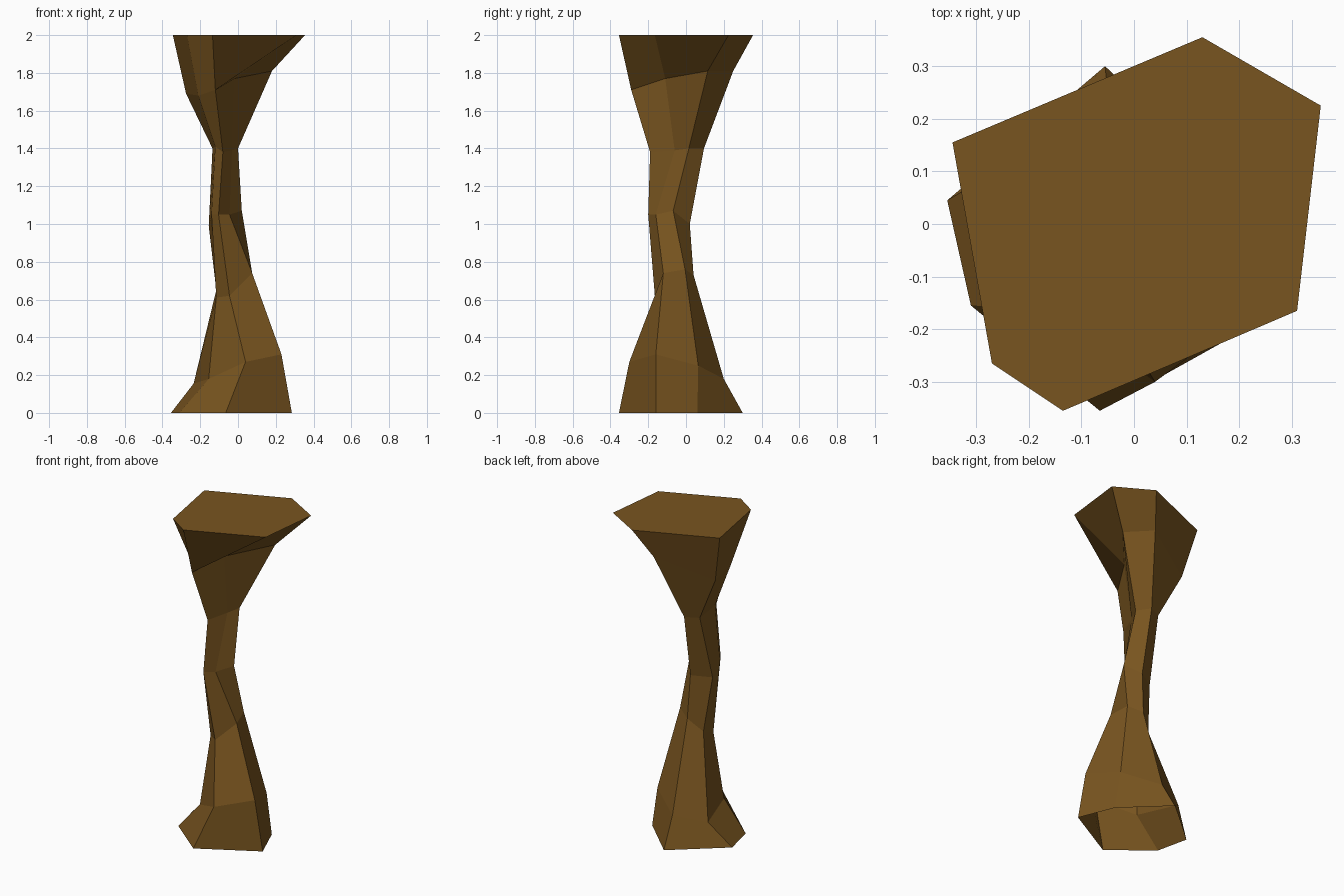
import bpy, bmesh

# Cross-sections of the trunk, bottom to top, six points each
rings = [
    [(-.355, .045, 0), (-.055, .30, 0), (.195, .06, 0),
     (.285, -.16, 0), (-.065, -.355, 0), (-.31, -.155, 0)],
    [(-.235, .115, .155), (-.045, .20, .18), (.155, .065, .25),
     (.23, -.16, .31), (.04, -.30, .27), (-.155, -.16, .18)],
    [(-.115, -.01, .65), (-.037, .04, .73), (.045, -.005, .76),
     (.075, -.12, .74), (-.045, -.165, .62), (-.115, -.11, .61)],
    [(-.155, -.045, .99), (-.045, .02, 1.0), (.02, -.068, 1.07),
     (-.045, -.16, 1.05), (-.103, -.20, 1.05), (-.14, -.14, 1.05)],
    [(-.135, .055, 1.4), (-.053, .095, 1.4), (0, .015, 1.4),
     (-.032, -.06, 1.39), (-.08, -.19, 1.38), (-.12, -.12, 1.41)],
    [(-.275, .10, 1.69), (.05, .25, 1.81), (.18, .115, 1.81),
     (-.02, -.11, 1.77), (-.12, -.29, 1.71), (-.21, -.15, 1.68)],
    [(-.345, .155, 2), (.13, .355, 2), (.355, .225, 2),
     (.31, -.165, 2), (-.135, -.355, 2), (-.27, -.265, 2)],
]

# Loft the sections; flat cap on top, open underneath
bm = bmesh.new()
loops = [[bm.verts.new(p) for p in ring] for ring in rings]
for low, high in zip(loops, loops[1:]):
    for i in range(6):
        j = (i + 1) % 6
        bm.faces.new((low[j], low[i], high[i], high[j]))
bm.faces.new(loops[-1][::-1])

mesh = bpy.data.meshes.new("trunk")
bm.to_mesh(mesh)
bm.free()
trunk = bpy.data.objects.new("trunk", mesh)
bpy.context.collection.objects.link(trunk)

# Brown wood
wood = bpy.data.materials.new("wood")
wood.diffuse_color = (0.19, 0.09, 0.014, 1)
mesh.materials.append(wood)
